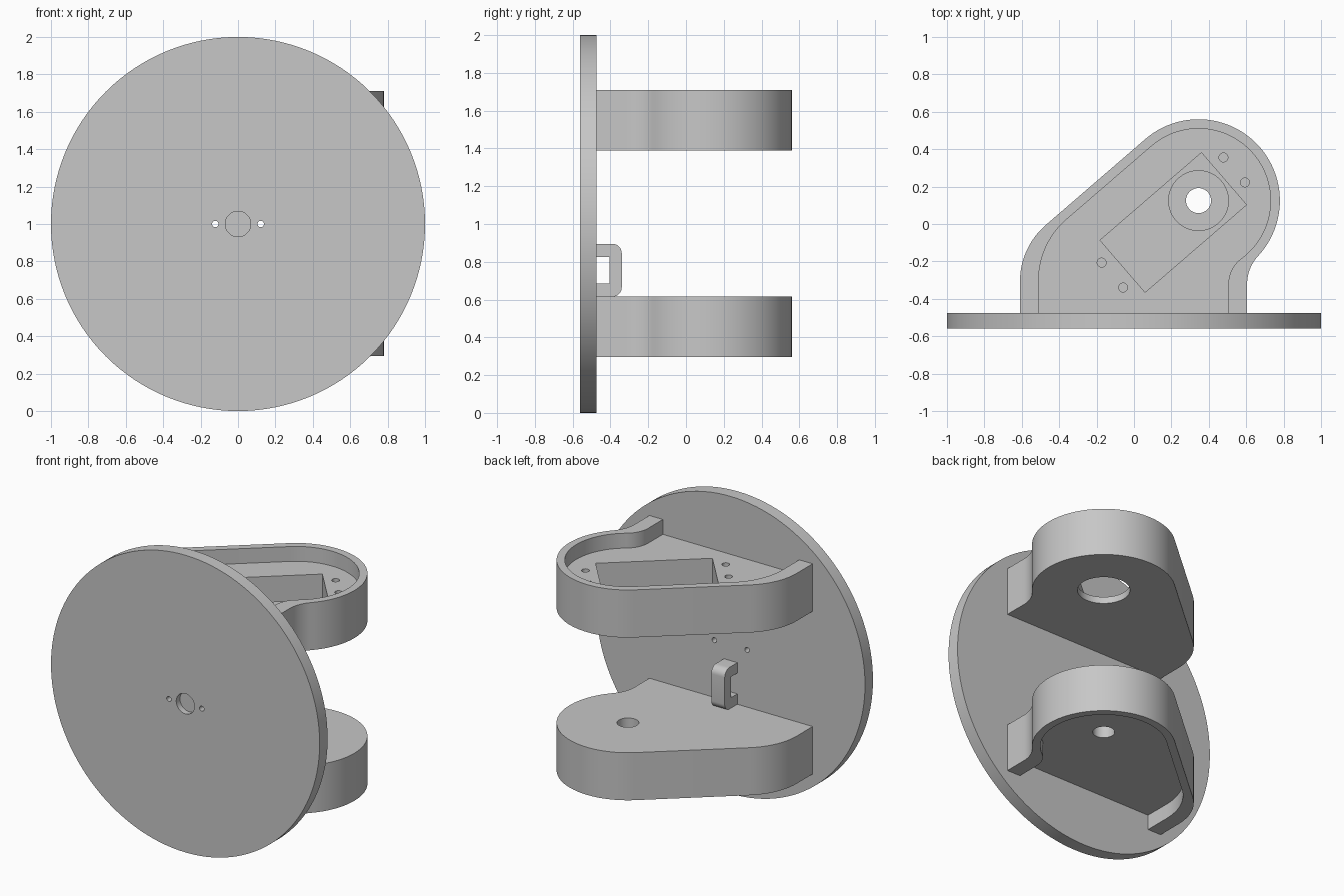
import bpy, bmesh, math
from math import cos, sin, pi, radians
from mathutils import Matrix

cube = bpy.data.objects.get("Cube")
if cube:
    bpy.data.objects.remove(cube, do_unlink=True)

grey = bpy.data.materials.new("plain grey")
grey.use_nodes = True
COLOUR = (0.57, 0.57, 0.57, 1)
grey.diffuse_color = COLOUR
grey.node_tree.nodes["Principled BSDF"].inputs["Base Color"].default_value = COLOUR

PLATE_BACK = -0.475
PIVOT = (0.345, 0.125)
SLOPE = radians(40.8)          # direction of the slanted side and pocket


def prism(name, outline, low, high, turn=None):
    """Extrude a flat outline from low to high along z, then optionally turn it."""
    bm = bmesh.new()
    face = bm.faces.new([bm.verts.new((x, y, low)) for x, y in outline])
    new = bmesh.ops.extrude_face_region(bm, geom=[face])["geom"]
    bmesh.ops.translate(bm, vec=(0, 0, high - low),
                        verts=[v for v in new if isinstance(v, bmesh.types.BMVert)])
    if turn:
        bm.transform(turn)
    bmesh.ops.recalc_face_normals(bm, faces=bm.faces)
    mesh = bpy.data.meshes.new(name)
    bm.to_mesh(mesh)
    bm.free()
    mesh.materials.append(grey)
    obj = bpy.data.objects.new(name, mesh)
    bpy.context.collection.objects.link(obj)
    return obj


def arc(cx, cy, r, start, end, steps=24):
    return [(cx + r * cos(start + (end - start) * i / steps),
             cy + r * sin(start + (end - start) * i / steps)) for i in range(steps + 1)]


def circle(cx, cy, r, steps=48):
    return arc(cx, cy, r, 0, 2 * pi, steps)[:-1]


def select(obj):
    bpy.ops.object.select_all(action="DESELECT")
    obj.select_set(True)
    bpy.context.view_layer.objects.active = obj


def cut(obj, *cutters):
    for cutter in cutters:
        cutter.hide_render = True
        select(obj)
        mod = obj.modifiers.new("cut", "BOOLEAN")
        mod.operation = "DIFFERENCE"
        mod.solver = "EXACT"
        mod.object = cutter
        bpy.ops.object.modifier_apply(modifier=mod.name)
        bpy.data.objects.remove(cutter, do_unlink=True)


def smooth(obj):
    select(obj)
    bpy.ops.object.shade_smooth_by_angle(angle=radians(30))


def bracket_outline(left, right, nose, shoulder, base):
    """Rounded nose, slanted side, convex left shoulder and concave right waist."""
    px, py = PIVOT
    normal = SLOPE + pi / 2
    # concave waist, tangent to the nose and to the straight right side
    wy = -0.32
    a, b = right - px, wy - py
    r = (a * a + b * b - nose * nose) / (2 * (nose - a))
    wx = right + r
    toward = math.atan2(wy - py, wx - px)
    # convex shoulder, tangent to the slanted side and the straight left side
    sx = left + shoulder
    sy = py + (nose - shoulder - cos(normal) * (sx - px)) / sin(normal)
    return ([(right, base)] + arc(wx, wy, r, pi, toward + pi, 12)
            + arc(px, py, nose, toward, normal, 48)
            + arc(sx, sy, shoulder, normal, pi, 12) + [(left, base)])


def bracket(name, low, high, recess_low, recess_high):
    body = prism(name, bracket_outline(-0.61, 0.605, 0.435, 0.40, PLATE_BACK - 0.005), low, high)
    cut(body, prism("recess_cutter", bracket_outline(-0.51, 0.505, 0.385, 0.43, -0.55),
                    recess_low, recess_high))
    return body


# Round face plate with a blind centre bore and two screw holes
upright = Matrix.Translation((0, 0, 1)) @ Matrix.Rotation(pi / 2, 4, "X")
plate = prism("round_plate", circle(0, 0, 1, 128), -PLATE_BACK, 0.56, upright)
cut(plate, prism("bore_cutter", circle(0, 0, 0.068), 0.52, 0.7, upright))
for side in (-1, 1):
    cut(plate, prism("screw_cutter", circle(side * 0.122, 0, 0.017, 24), 0.3, 0.7, upright))
smooth(plate)

# Upper bracket: recessed from above, slanted pocket, shaft hole, four screw holes
upper = bracket("upper_bracket", 1.39, 1.71, 1.61, 1.8)
slant = Matrix.Translation((0.21, 0.008, 0)) @ Matrix.Rotation(SLOPE, 4, "Z")
half_l, half_w = 0.358, 0.184
pocket = [(-half_l, -half_w), (half_l, -half_w), (half_l, half_w), (-half_l, half_w)]
cut(upper, prism("pocket_cutter", pocket, 1.435, 1.8, slant),
    prism("shaft_cutter", circle(*PIVOT, 0.16), 1.3, 1.5))
for along in (-0.43, 0.43):
    for across in (-0.088, 0.088):
        cut(upper, prism("screw_cutter", circle(along, across, 0.024, 24), 1.45, 1.8, slant))
smooth(upper)

# Lower bracket: recessed from below, with a small shaft hole
lower = bracket("lower_bracket", 0.295, 0.615, 0.2, 0.395)
cut(lower, prism("shaft_cutter", circle(*PIVOT, 0.067), 0.2, 0.8))
smooth(lower)

# Cable loop on the back of the plate, drawn in y-z and extruded along x
sideways = Matrix(((0, 0, 1, 0), (1, 0, 0, 0), (0, 1, 0, 0), (0, 0, 0, 1)))
root, tip, bottom, top, r = PLATE_BACK - 0.005, -0.34, 0.615, 0.895, 0.05
loop_outline = ([(root, bottom)] + arc(tip - r, bottom + r, r, -pi / 2, 0, 8)
                + arc(tip - r, top - r, r, 0, pi / 2, 8) + [(root, top),
                (root, 0.825), (-0.405, 0.825), (-0.405, 0.685), (root, 0.685)])
smooth(prism("cable_loop", loop_outline, -0.05, 0.05, sideways))
